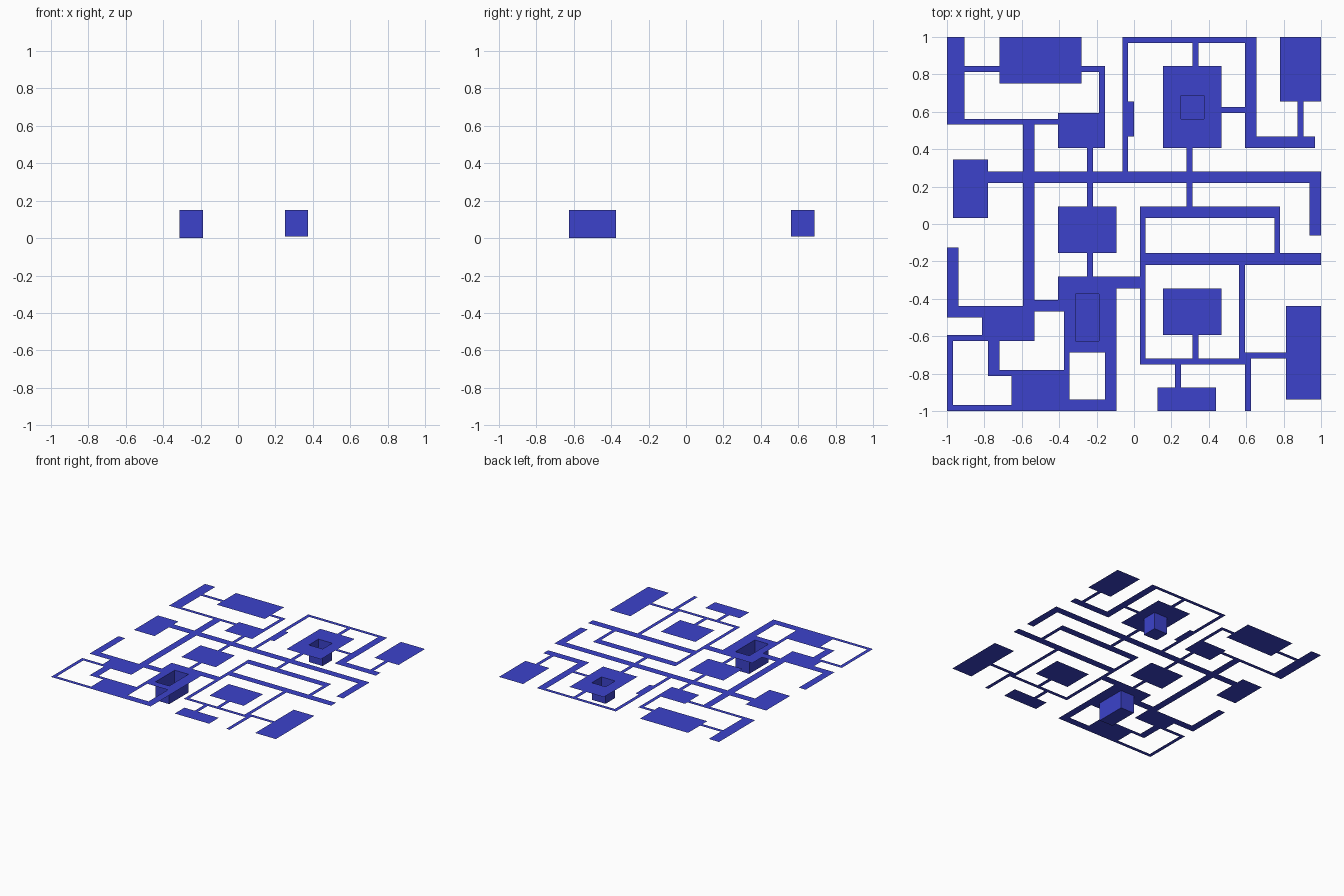
import bpy, bmesh

if "Cube" in bpy.data.objects:
    bpy.data.objects.remove(bpy.data.objects["Cube"])

U = 1 / 32      # floor plan module
TOP = 0.15      # height of the floor sheet

blue = bpy.data.materials.new("blue")
blue.diffuse_color = (0.045, 0.055, 0.6, 1)
blue.use_nodes = True
blue.node_tree.nodes["Principled BSDF"].inputs["Base Color"].default_value = blue.diffuse_color


def quad(bm, pts):
    bm.faces.new([bm.verts.new(p) for p in pts])


def finish(name, bm):
    bmesh.ops.remove_doubles(bm, verts=bm.verts, dist=1e-5)
    me = bpy.data.meshes.new(name)
    bm.to_mesh(me)
    bm.free()
    me.materials.append(blue)
    bpy.context.collection.objects.link(bpy.data.objects.new(name, me))


def add_rect(bm, x0, x1, y0, y1, z=TOP):
    quad(bm, [(x * U, y * U, z) for x, y in ((x0, y0), (x1, y0), (x1, y1), (x0, y1))])


def sheet(name, rects):
    bm = bmesh.new()
    for r in rects:
        add_rect(bm, *r)
    finish(name, bm)


def pit_room(name, room, pit, bottom):
    """Room floor with a rectangular sunken pit, open at the top."""
    x0, x1, y0, y1 = room
    a, b, c, d = pit
    bm = bmesh.new()
    for r in ((x0, a, y0, y1), (b, x1, y0, y1), (a, b, y0, c), (a, b, d, y1)):
        add_rect(bm, *r)
    add_rect(bm, a, b, c, d, bottom)
    ring = [(a, c), (b, c), (b, d), (a, d)]
    for i in range(4):
        (px, py), (qx, qy) = ring[i], ring[(i + 1) % 4]
        quad(bm, [(px * U, py * U, TOP), (qx * U, qy * U, TOP),
                  (qx * U, qy * U, bottom), (px * U, py * U, bottom)])
    finish(name, bm)


# all rectangles are (x0, x1, y0, y1) in plan modules
sheet("rooms", [
    (-32, -29, 17, 32), (-23, -9, 24, 32), (-13, -5, 13, 19), (-31, -25, 1, 11),
    (-13, -3, -5, 3), (-26, -17, -20, -14), (-21, -12, -32, -25),
    (25, 32, 21, 32), (5, 15, -19, -11), (4, 14, -32, -28), (26, 32, -30, -14)])

pit_room("south_pit_room", (-12, -3, -22, -9), (-10, -6, -20, -12), 0)
pit_room("north_pit_room", (5, 15, 13, 27), (8, 12, 18, 22), 0.01)

# corridors running along x
sheet("east_west_corridors_left", [
    (-29, -23, 26, 27), (-9, -5, 26, 27), (-29, -13, 17, 18),
    (-25, 32, 7, 9), (-3, 1, -11, -9), (-17, -12, -15, -13),
    (-12, -3, -32, -30), (-32, -21, -32, -31), (-32, -26, -20, -19),
    (-25, -21, -26, -25), (-32, -26, -16, -14)])
sheet("east_west_corridors_right", [
    (-2, 21, 31, 32), (21, 31, 13, 15), (15, 19, 19, 20), (1, 25, 1, 3),
    (2, 32, -7, -5), (1, 19, -24, -23), (19, 26, -23, -22)])

# corridors running along y
sheet("north_south_corridors_left", [
    (-6, -5, 19, 26), (-19, -17, 9, 17), (-19, -17, -14, 7), (-8, -7, 9, 13),
    (-8, -7, 3, 7), (-8, -7, -9, -5), (-13, -12, -13, -9),
    (-12, -11, -30, -22), (-5, -3, -30, -22), (-32, -31, -31, -20),
    (-25, -23, -25, -20), (-32, -30, -14, -4)])
sheet("north_south_corridors_right", [
    (30, 32, -2, 7), (-2, -1, 9, 31), (-1, 0, 15, 21), (19, 21, 13, 31),
    (28, 29, 15, 21), (10, 11, 27, 31), (9, 10, 9, 13), (9, 10, 3, 7),
    (1, 2, -23, 1), (24, 25, -5, 1), (18, 19, -23, -7), (10, 11, -23, -19),
    (7, 8, -28, -24), (19, 20, -32, -23)])
